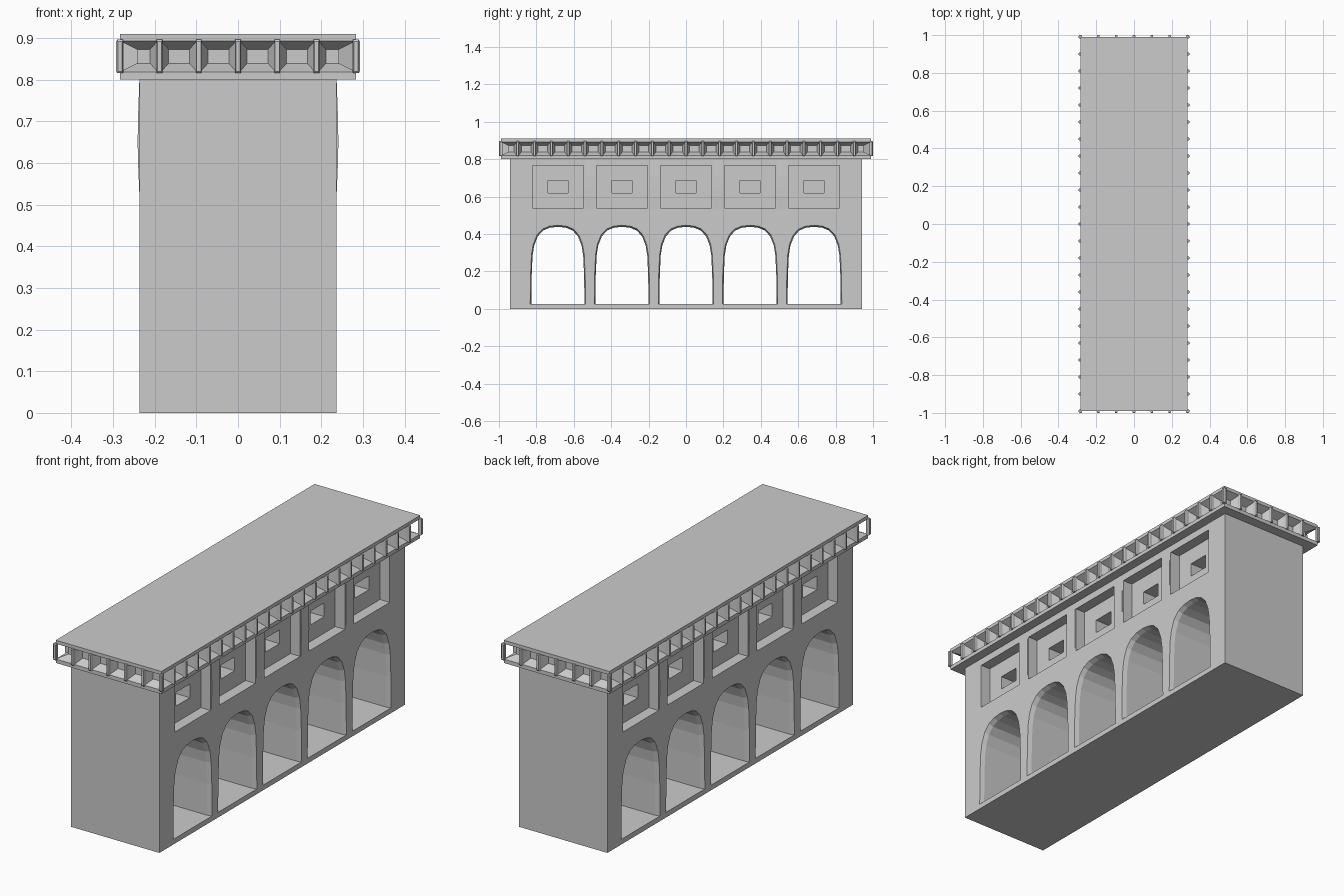
import bpy, bmesh

if "Cube" in bpy.data.objects:
    bpy.data.objects.remove(bpy.data.objects["Cube"])

BX, BY = 0.237, 0.94      # body half sizes
CX, CY = 0.283, 0.99      # cornice half sizes


def add_loft(bm, rings):
    """Skin a list of matching point rings and cap both ends."""
    vs = [[bm.verts.new(p) for p in r] for r in rings]
    n = len(vs[0])
    faces = [bm.faces.new(vs[0]), bm.faces.new(vs[-1])]
    for a, b in zip(vs, vs[1:]):
        for i in range(n):
            j = (i + 1) % n
            faces.append(bm.faces.new((a[i], a[j], b[j], b[i])))
    bmesh.ops.recalc_face_normals(bm, faces=faces)


def make(name, lofts):
    bm = bmesh.new()
    for rings in lofts:
        add_loft(bm, rings)
    me = bpy.data.meshes.new(name)
    bm.to_mesh(me)
    bm.free()
    ob = bpy.data.objects.new(name, me)
    bpy.context.collection.objects.link(ob)
    return ob


def box(hx, hy, z0, z1):
    return [[(-hx, -hy, z), (hx, -hy, z), (hx, hy, z), (-hx, hy, z)] for z in (z0, z1)]


def cut(target, cutter):
    m = target.modifiers.new("cut", 'BOOLEAN')
    m.object, m.operation, m.solver = cutter, 'DIFFERENCE', 'EXACT'
    bpy.context.view_layer.objects.active = target
    bpy.ops.object.modifier_apply(modifier=m.name)
    bpy.data.objects.remove(cutter)


# body block with arches and stepped window panels
body = make("body", [box(BX, BY, 0, 0.80)])
bays = [i * 0.3425 for i in range(-2, 3)]

half = [(0.148, 0.025), (0.146, 0.18), (0.141, 0.29), (0.132, 0.345),
        (0.112, 0.395), (0.082, 0.427), (0.045, 0.442)]
arch = half + [(0, 0.447)] + [(-y, z) for y, z in reversed(half)]


def arch_ring(x, yc, s):
    return [(x, yc + y * s, 0.025 + (z - 0.025) * (1 - (1 - s) / 2)) for y, z in arch]


steps = [(-0.3, 1), (-BX, 1), (-0.215, 0.96), (0.215, 0.96), (BX, 1), (0.3, 1)]
cut(body, make("arch_cutter", [[arch_ring(x, yc, s) for x, s in steps] for yc in bays]))


def rect_x(x, yc, hy, z0, z1):
    return [(x, yc - hy, z0), (x, yc + hy, z0), (x, yc + hy, z1), (x, yc - hy, z1)]


panels = []
for s in (-1, 1):
    for yc in bays:
        panels.append([rect_x(s * x, yc, *d) for x, d in (
            (0.3, (0.137, 0.54, 0.765)), (0.185, (0.137, 0.54, 0.765)),
            (0.185, (0.053, 0.62, 0.686)), (0.10, (0.053, 0.62, 0.686)))])
cut(body, make("panel_cutter", panels))

# faintly bulging strips between the panels
bulge = [(0.225, 0.53), (BX, 0.53), (0.240, 0.60), (0.241, 0.65),
         (0.240, 0.71), (BX, 0.795), (0.225, 0.795)]
make("wall_strips", [[[(s * x, y + d, z) for x, z in bulge] for d in (-0.03, 0.03)]
                     for s in (-1, 1) for y in (-0.514, -0.171, 0.171, 0.514)])

# cornice slab with tapered coffers on all four sides
cornice = make("cornice", [box(CX, CY, 0.80, 0.91)])


def side_point(axis, s, u, d, z):
    return (s * (CX - d), u, z) if axis == 'x' else (u, s * (CY - d), z)


def side_rect(axis, s, u, d, hw, hh, zc=0.856):
    return [side_point(axis, s, u + a * hw, d, zc + b * hh)
            for a, b in ((-1, -1), (1, -1), (1, 1), (-1, 1))]


ribs = []
for axis, length, count in (('x', CY, 22), ('y', CX, 6)):
    w = 2 * length / count
    cells = []
    for s in (-1, 1):
        for i in range(count):
            u = -length + (i + 0.5) * w
            cells.append([side_rect(axis, s, u, d, hw, hh) for d, hw, hh in (
                (-0.02, w / 2 - 0.004, 0.037), (0, w / 2 - 0.004, 0.037),
                (0.04, 0.025, 0.017))])
        # chamfered ribs between the coffers
        for i in range(count + 1):
            u = -length + i * w
            ribs.append([side_rect(axis, s, u, d, hw, hh) for d, hw, hh in (
                (0.008, 0.007, 0.040), (-0.007, 0.007, 0.040), (-0.010, 0.005, 0.036))])
    cut(cornice, make("coffer_cutter", cells))
make("cornice_ribs", ribs)
